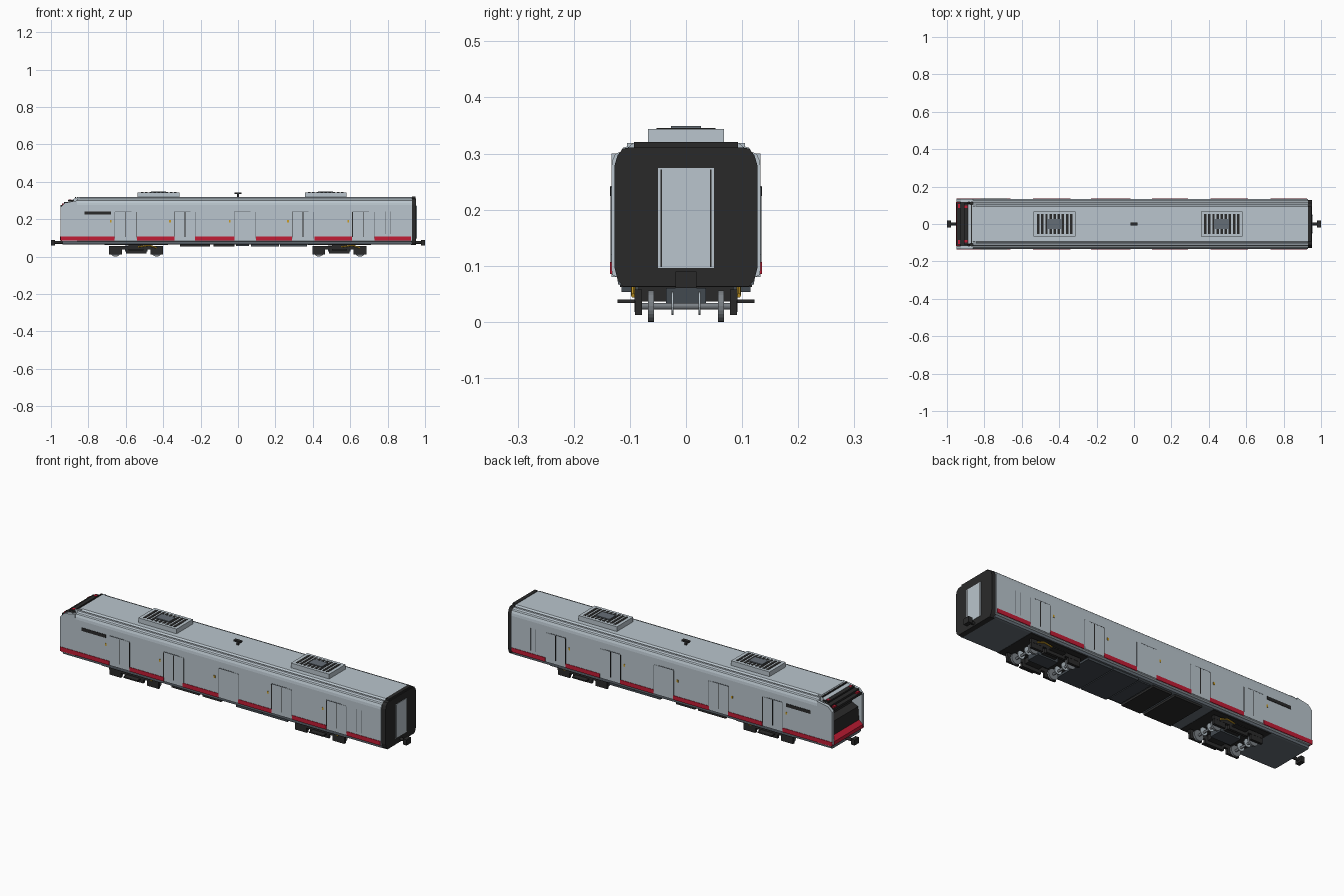
import bpy, bmesh, math
from mathutils import Matrix, Vector

cube = bpy.data.objects.get("Cube")
if cube:
    bpy.data.objects.remove(cube, do_unlink=True)


def material(name, r, g, b):
    m = bpy.data.materials.new(name)
    m.use_nodes = True
    m.diffuse_color = (r, g, b, 1)
    m.node_tree.nodes["Principled BSDF"].inputs["Base Color"].default_value = (r, g, b, 1)
    return m


SILVER = material("silver_paint", 0.49, 0.56, 0.61)
SEAM = material("seam_grey", 0.13, 0.15, 0.17)
BLACK = material("black_trim", 0.023, 0.023, 0.023)
SLATE = material("slate_underside", 0.055, 0.067, 0.08)
STEEL = material("steel_grey", 0.13, 0.155, 0.18)
WHEEL = material("wheel_steel", 0.20, 0.22, 0.24)
RED = material("red_stripe", 0.54, 0.012, 0.035)
YELLOW = material("yellow_parts", 0.60, 0.34, 0.02)


def finish(name, bm, mat, mirror=False):
    if mirror:  # copy every part to the other side of the car
        dup = bmesh.ops.duplicate(bm, geom=bm.verts[:] + bm.edges[:] + bm.faces[:])["geom"]
        for v in dup:
            if isinstance(v, bmesh.types.BMVert):
                v.co.y = -v.co.y
    bmesh.ops.recalc_face_normals(bm, faces=bm.faces[:])
    me = bpy.data.meshes.new(name)
    bm.to_mesh(me)
    bm.free()
    me.materials.append(mat)
    ob = bpy.data.objects.new(name, me)
    bpy.context.collection.objects.link(ob)
    return ob


def boxes(name, mat, items, mirror=False):
    """Each item: x0, x1, y0, y1, z0, z1"""
    bm = bmesh.new()
    for x0, x1, y0, y1, z0, z1 in items:
        mtx = Matrix.Translation(((x0 + x1) / 2, (y0 + y1) / 2, (z0 + z1) / 2))
        mtx = mtx @ Matrix.Diagonal((x1 - x0, y1 - y0, z1 - z0, 1))
        bmesh.ops.create_cube(bm, size=1, matrix=mtx)
    return finish(name, bm, mat, mirror)


def prism(name, mat, pts, a, b, axis="x", mirror=False):
    """Extrude a profile from a to b: (y, z) points along x, or (x, z) points along y"""
    bm = bmesh.new()
    put = (lambda p, t: (t, p[0], p[1])) if axis == "x" else (lambda p, t: (p[0], t, p[1]))
    f = bm.faces.new([bm.verts.new(put(p, a)) for p in pts])
    ext = bmesh.ops.extrude_face_region(bm, geom=[f])["geom"]
    vec = Vector((b - a, 0, 0) if axis == "x" else (0, b - a, 0))
    bmesh.ops.translate(bm, vec=vec, verts=[v for v in ext if isinstance(v, bmesh.types.BMVert)])
    return finish(name, bm, mat, mirror)


def rods(name, mat, items, mirror=False, sides=16):
    """Each item: start, end, radius"""
    bm = bmesh.new()
    for p, q, r in items:
        p, q = Vector(p), Vector(q)
        rot = (q - p).to_track_quat("Z", "Y").to_matrix().to_4x4()
        bmesh.ops.create_cone(bm, cap_ends=True, segments=sides, radius1=r, radius2=r,
                              depth=(q - p).length, matrix=Matrix.Translation((p + q) / 2) @ rot)
    return finish(name, bm, mat, mirror)


def both(half):
    return half + [(-y, z) for y, z in reversed(half)]


# Body shell with stepped roof edges
shell = both([(0.124, 0.080), (0.132, 0.084), (0.133, 0.105), (0.133, 0.275), (0.131, 0.288),
              (0.126, 0.300), (0.117, 0.303), (0.112, 0.311), (0.102, 0.312), (0.094, 0.319)])
prism("body_shell", SILVER, shell, -0.86, 0.93)
boxes("roof_gutter", SEAM, [(-0.86, 0.93, 0.1045, 0.106, 0.309, 0.3128)], True)

# Underframe with dark bogie wells and equipment
prism("underframe", STEEL, both([(0.112, 0.064), (0.121, 0.067), (0.123, 0.082)]), -0.938, 0.93)
boxes("bogie_wells", BLACK, [(c - 0.17, c + 0.17, -0.118, 0.118, 0.0625, 0.068) for c in (-0.545, 0.542)])
boxes("equipment_boxes", BLACK, [(-0.31, -0.15, -0.112, 0.112, 0.053, 0.066),
                                 (-0.13, -0.02, -0.112, 0.112, 0.053, 0.066)])
boxes("equipment_trays", SLATE, [(-0.01, 0.06, -0.105, 0.105, 0.058, 0.066),
                                 (0.07, 0.22, -0.115, 0.115, 0.053, 0.066),
                                 (0.225, 0.37, -0.115, 0.115, 0.053, 0.066)])

# Cab end: side cheeks, recessed windscreen, red apron, sloped hood
prism("cab_cheeks", SILVER, [(-0.938, 0.080), (-0.948, 0.09), (-0.948, 0.265), (-0.925, 0.288),
                             (-0.86, 0.300), (-0.86, 0.080)], 0.117, 0.133, "y", True)
prism("cab_windscreen", BLACK, [(-0.932, 0.115), (-0.925, 0.195), (-0.89, 0.21), (-0.878, 0.29),
                                (-0.86, 0.29), (-0.86, 0.115)], -0.117, 0.117, "y")
prism("cab_apron", RED, [(-0.938, 0.080), (-0.952, 0.088), (-0.952, 0.107), (-0.930, 0.128),
                         (-0.87, 0.128), (-0.87, 0.080)], -0.118, 0.118, "y")
prism("cab_hood", SILVER, [(-0.915, 0.283), (-0.885, 0.305), (-0.86, 0.317), (-0.845, 0.319),
                           (-0.845, 0.283)], -0.105, 0.105, "y")
boxes("cab_visor", BLACK, [(-0.948, -0.905, -0.116, 0.116, 0.266, 0.277),
                           (-0.930, -0.888, -0.118, 0.118, 0.281, 0.291),
                           (-0.910, -0.876, -0.110, 0.110, 0.295, 0.303),
                           (-0.872, -0.866, -0.104, 0.104, 0.300, 0.318)])
boxes("cab_marker_lights", RED, [(-0.942, -0.922, 0.085, 0.108, 0.274, 0.284),
                                 (-0.905, -0.890, 0.085, 0.100, 0.298, 0.305)], True)

# Gangway end with a door
gang = both([(0.112, 0.063), (0.122, 0.075), (0.127, 0.095), (0.127, 0.28), (0.122, 0.297),
             (0.112, 0.309), (0.100, 0.311)])
prism("gangway_frame", BLACK, gang, 0.925, 0.953)
boxes("gangway_top", BLACK, [(0.93, 0.95, -0.093, 0.093, 0.305, 0.321)])
boxes("gangway_door", SILVER, [(0.95, 0.955, -0.05, 0.05, 0.096, 0.274)])
boxes("gangway_door_seams", BLACK, [(0.953, 0.9562, 0.043, 0.0455, 0.098, 0.272)], True)

# Side doors, seams, rails and buttons, the same on both sides
DOORS = [-0.60, -0.283, 0.037, 0.348, 0.67]
boxes("side_doors", SILVER, [(c - 0.058, c + 0.058, 0.131, 0.1345, 0.088, 0.24) for c in DOORS], True)
boxes("door_seams", SEAM, [(c + s - 0.001, c + s + 0.001, 0.132, 0.1348, 0.098, 0.238)
                           for c in DOORS for s in (-0.058, 0.058)], True)
boxes("door_centre_gaps", BLACK, [(x - 0.002, x + 0.002, 0.132, 0.1349, 0.105, 0.238)
                                  for x in (-0.60, -0.542, -0.341, -0.283, 0.29, 0.348, 0.612, 0.67)], True)
boxes("door_rails", SEAM, [(c - 0.058, c + 0.03, 0.131, 0.1349, 0.239, 0.2425) for c in DOORS], True)
boxes("door_buttons", YELLOW, [(c - 0.085, c - 0.076, 0.132, 0.1349, 0.183, 0.196) for c in DOORS], True)

# Red stripes between the doors
STRIPES = [(-0.948, -0.66), (-0.54, -0.34), (-0.23, -0.02), (0.096, 0.29), (0.41, 0.61), (0.73, 0.926)]
boxes("red_stripes", RED, [(a, b, 0.127, 0.1355, 0.085, 0.107) for a, b in STRIPES], True)

# Dark cab vent and rear service panel
boxes("cab_side_vent", BLACK, [(-0.822, -0.68, 0.131, 0.1350, 0.224, 0.241)], True)
boxes("service_panel_frame", SEAM, [(x, x + 0.002, 0.132, 0.1345, 0.12, 0.24) for x in (0.788, 0.815)], True)

# Roof units with grilles, and a small antenna
for label, c in (("front", -0.424), ("rear", 0.469)):
    boxes(label + "_roof_unit", SILVER, [(c - 0.112, c + 0.112, -0.068, 0.068, 0.315, 0.344)])
    boxes(label + "_roof_grille", BLACK, [(c + i * 0.022 - 0.0065, c + i * 0.022 + 0.0065,
                                           -0.053, 0.053, 0.343, 0.3455) for i in range(-4, 5)])
    boxes(label + "_roof_fan_cover", STEEL, [(c - 0.04, c + 0.04, -0.027, 0.027, 0.343, 0.349)])
boxes("antenna", BLACK, [(-0.005, 0.005, -0.005, 0.005, 0.315, 0.336),
                         (-0.02, 0.02, -0.009, 0.009, 0.335, 0.343)])

# Bogies
for label, c in (("front", -0.545), ("rear", 0.542)):
    axles = (c - 0.11, c + 0.11)
    boxes(label + "_bogie_frame", BLACK, [(c - 0.145, c + 0.145, 0.078, 0.092, 0.038, 0.058),
                                          (c - 0.055, c + 0.055, 0.078, 0.092, 0.018, 0.04),
                                          (c - 0.04, c + 0.04, 0.0, 0.085, 0.036, 0.064),
                                          (c - 0.04, c + 0.04, 0.085, 0.122, 0.034, 0.040)]
          + [(a - 0.034, a + 0.034, 0.078, 0.091, 0.012, 0.042) for a in axles], True)
    boxes(label + "_bogie_motor", SLATE, [(c - 0.06, c + 0.06, -0.036, 0.036, 0.028, 0.06)])
    rods(label + "_bogie_wheels", WHEEL,
         [((a, 0.057, 0.028), (a, 0.068, 0.028), 0.028) for a in axles], True, 24)
    rods(label + "_brake_discs", SILVER,
         [((a, 0.022, 0.033), (a, 0.026, 0.033), 0.021) for a in axles], True, 20)
    rods(label + "_bogie_axles", WHEEL, [((a, -0.08, 0.028), (a, 0.08, 0.028), 0.006) for a in axles])
    rods(label + "_bogie_dampers", YELLOW,
         [((c + 0.01, 0.094, 0.052), (c + 0.07, 0.094, 0.061), 0.004),
          ((c + 0.07, 0.094, 0.061), (c + 0.11, 0.094, 0.047), 0.004)], True, 8)

# Couplers at both ends
for label, s in (("front", -1), ("rear", 1)):
    rods(label + "_coupler_shaft", BLACK, [((s * 0.92, 0, 0.076), (s * 0.985, 0, 0.076), 0.008)], False, 12)
    x0, x1 = sorted((s * 0.978, s * 1.0))
    boxes(label + "_coupler_head", BLACK, [(x0, x1, -0.019, 0.019, 0.060, 0.09)])
